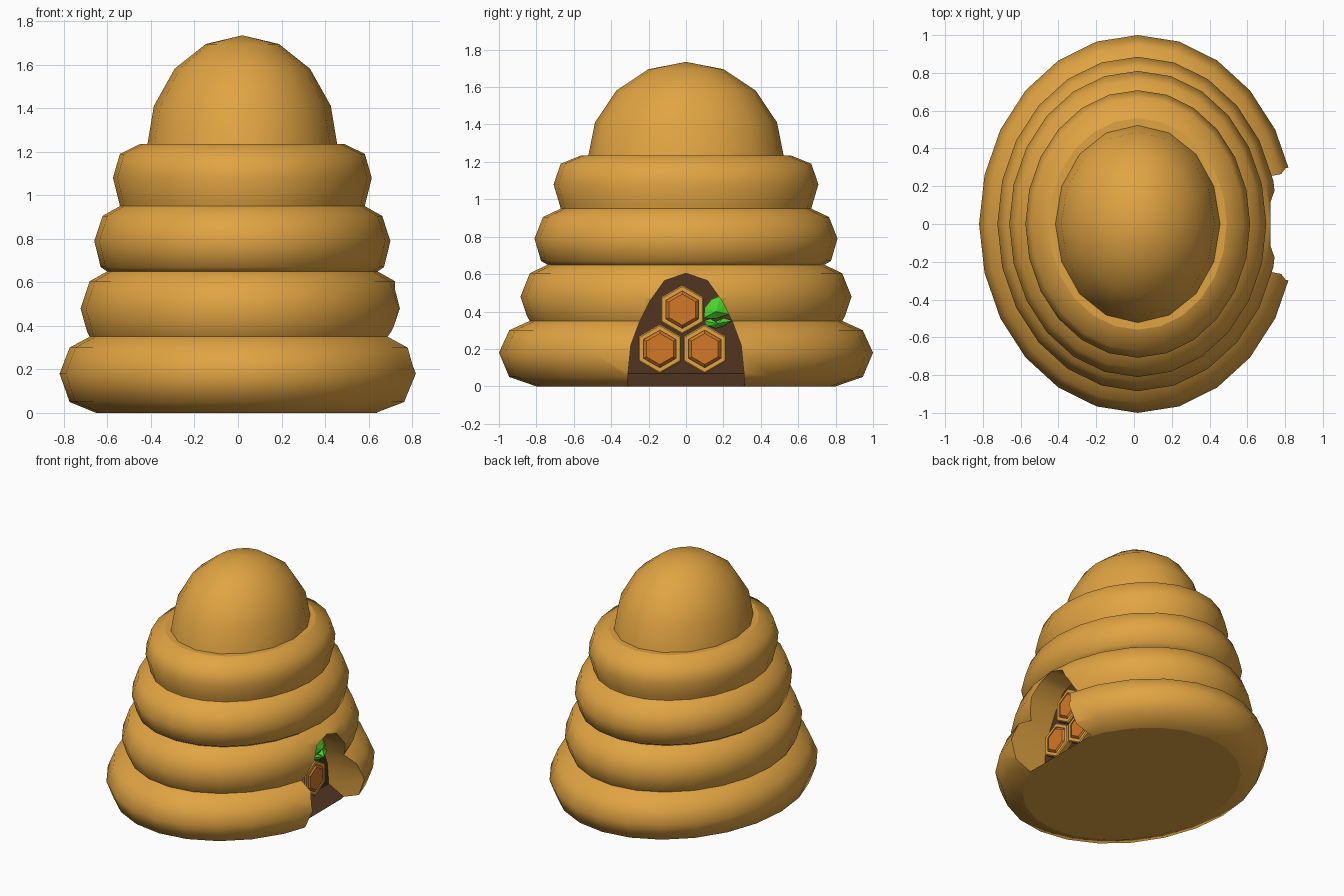
import bpy, bmesh, math
from mathutils import Vector

if "Cube" in bpy.data.objects:
    bpy.data.objects.remove(bpy.data.objects["Cube"])

CX = 0.02      # hive axis
RATIO = 0.84   # oval plan: x radius / y radius


def material(name, rgb):
    m = bpy.data.materials.new(name)
    m.diffuse_color = (*rgb, 1)
    m.use_nodes = True
    m.node_tree.nodes["Principled BSDF"].inputs["Base Color"].default_value = m.diffuse_color
    return m


HONEY = material("honey_straw", (0.75, 0.37, 0.055))
BROWN = material("dark_brown", (0.085, 0.035, 0.016))
ORANGE = material("orange_comb", (0.65, 0.19, 0.02))
GREEN = material("leaf_green", (0.07, 0.65, 0.025))


def finish(name, bm, mats, smooth=None):
    bmesh.ops.recalc_face_normals(bm, faces=bm.faces)
    me = bpy.data.meshes.new(name)
    bm.to_mesh(me)
    bm.free()
    ob = bpy.data.objects.new(name, me)
    bpy.context.collection.objects.link(ob)
    for m in mats:
        me.materials.append(m)
    if smooth:
        smooth_object(ob, smooth)
    return ob


def smooth_object(ob, angle):
    bpy.ops.object.select_all(action='DESELECT')
    ob.select_set(True)
    bpy.context.view_layer.objects.active = ob
    bpy.ops.object.shade_smooth_by_angle(angle=math.radians(angle))


def bridge(bm, a, b):
    n = len(a)
    return [bm.faces.new((a[i], a[(i + 1) % n], b[(i + 1) % n], b[i])) for i in range(n)]


# Stacked straw rings, one oval revolve of the bulging profile
profile = [(0.80, 0), (0.945, 0.05), (1.0, 0.18), (0.945, 0.30), (0.835, 0.35),
           (0.85, 0.375), (0.885, 0.48), (0.835, 0.605), (0.74, 0.65),
           (0.775, 0.67), (0.81, 0.79), (0.765, 0.905), (0.67, 0.95),
           (0.675, 0.97), (0.708, 1.08), (0.67, 1.19), (0.56, 1.235)]
bm = bmesh.new()
loops = []
for r, z in profile:
    loops.append([bm.verts.new((CX + r * RATIO * math.cos(t), r * math.sin(t), z))
                  for t in (i * math.tau / 24 for i in range(24))])
for a, b in zip(loops, loops[1:]):
    bridge(bm, a, b)
bm.faces.new(loops[0])
bm.faces.new(loops[-1])
body = finish("hive_rings", bm, [HONEY, BROWN])

# Arched doorway cutter with a brown back wall and sloping floor
half = [(0.317, -0.05), (0.31, 0.07), (0.295, 0.22), (0.25, 0.34), (0.19, 0.46), (0.115, 0.565)]
arch = half + [(0, 0.605)] + [(-y, z) for y, z in reversed(half)]
bm = bmesh.new()
back = [bm.verts.new((0.73 if z < 0 else 0.52, y, z)) for y, z in arch]
front = [bm.verts.new((1.2, y, z)) for y, z in arch]
bridge(bm, back, front)
bm.faces.new(front)
for f in (bm.faces.new(back[1:-1]), bm.faces.new((back[0], back[1], back[-2], back[-1]))):
    f.material_index = 1
cutter = finish("doorway_cutter", bm, [HONEY, BROWN])
cutter.hide_render = True

mod = body.modifiers.new("doorway", 'BOOLEAN')
mod.operation = 'DIFFERENCE'
mod.solver = 'EXACT'
mod.object = cutter
bpy.context.view_layer.objects.active = body
bpy.ops.object.modifier_apply(modifier=mod.name)
bpy.data.objects.remove(cutter)
smooth_object(body, 58)
for p in body.data.polygons:
    if abs(p.normal.z) > 0.99 or p.material_index == 1:
        p.use_smooth = False

# Domed cap: upper half of a 16-sided sphere, sunk into the top ring
bm = bmesh.new()
bmesh.ops.create_uvsphere(bm, u_segments=16, v_segments=8, radius=1)
bmesh.ops.delete(bm, geom=[v for v in bm.verts if v.co.z < -0.01], context='VERTS')
for v in bm.verts:
    v.co = Vector((CX + 0.44 * v.co.x, 0.527 * v.co.y, 1.21 + 0.525 * v.co.z))
finish("dome_cap", bm, [HONEY], 50)


def hexagon(bm, y, z, r, x):
    return [bm.verts.new((x, y + r * math.sin(i * math.pi / 3), z + r * math.cos(i * math.pi / 3)))
            for i in range(6)]


# Honeycomb cells: raised frame with a bevelled orange centre
for n, (y, z) in enumerate([(-0.02, 0.41), (-0.14, 0.2), (0.10, 0.2)], 1):
    bm = bmesh.new()
    rings = [hexagon(bm, y, z, r, x) for r, x in
             [(0.132, 0.51), (0.132, 0.555), (0.124, 0.562), (0.10, 0.562), (0.10, 0.51)]]
    for a, b in zip(rings, rings[1:] + rings[:1]):
        bridge(bm, a, b)
    finish(f"comb_frame_{n}", bm, [HONEY])
    bm = bmesh.new()
    outer, mid, inner = [hexagon(bm, y, z, r, x) for r, x in
                         [(0.10, 0.515), (0.10, 0.552), (0.083, 0.568)]]
    bridge(bm, outer, mid)
    bridge(bm, mid, inner)
    bm.faces.new(inner)
    bm.faces.new(outer)
    finish(f"comb_centre_{n}", bm, [ORANGE])


# Leaves: faceted outline rising to a central ridge point
def leaf(name, outline, peak):
    bm = bmesh.new()
    base = [bm.verts.new((0.515, y, z)) for y, z in outline]
    rim = [bm.verts.new((0.55, y, z)) for y, z in outline]
    bridge(bm, base, rim)
    top = bm.verts.new((0.58, *peak))
    for i in range(len(rim)):
        bm.faces.new((rim[i], rim[(i + 1) % len(rim)], top))
    bm.faces.new(base)
    finish(name, bm, [GREEN])


leaf("leaf_upper", [(0.095, 0.365), (0.10, 0.42), (0.135, 0.465), (0.185, 0.485),
                    (0.215, 0.44), (0.23, 0.385), (0.16, 0.362)], (0.16, 0.40))
leaf("leaf_lower", [(0.095, 0.35), (0.13, 0.362), (0.16, 0.348), (0.20, 0.365),
                    (0.25, 0.352), (0.20, 0.322), (0.16, 0.31), (0.11, 0.325)], (0.17, 0.335))
